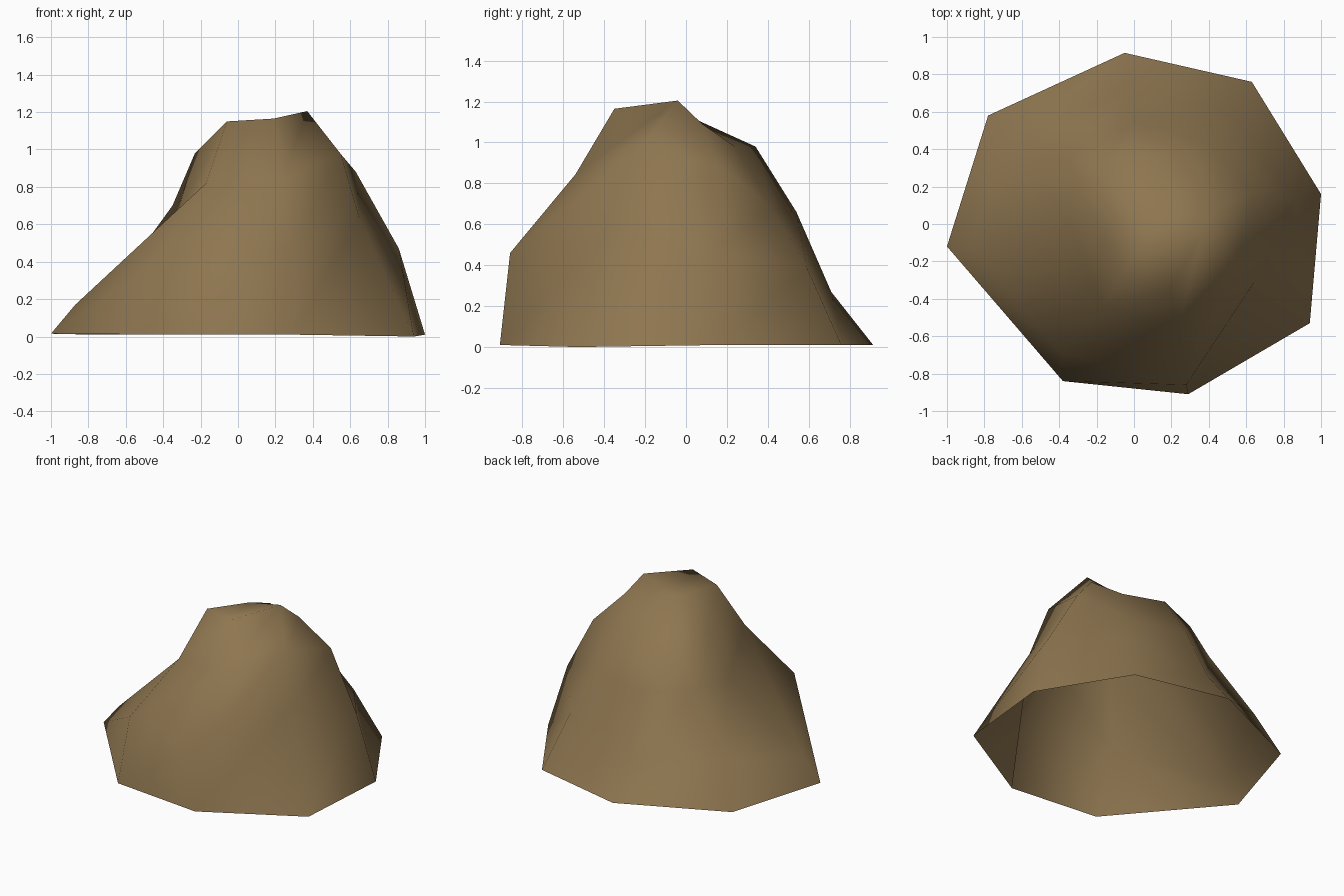
import bpy, bmesh

if "Cube" in bpy.data.objects:
    bpy.data.objects.remove(bpy.data.objects["Cube"])

# Rock outline rings, bottom to top, eight corners each, counter-clockwise from the front
RINGS = [
    [(.29, -.91, .01), (.94, -.53, 0), (1, .16, .01), (.63, .76, .01),
     (-.05, .915, .01), (-.78, .58, .01), (-1, -.12, .015), (-.38, -.84, .01)],
    [(.28, -.86, .46), (.65, -.3, .63), (.86, .14, .47), (.52, .59, .39),
     (-.04, .71, .27), (-.64, .48, .3), (-.87, -.12, .17), (-.39, -.69, .435)],
    [(.24, -.54, .845), (.55, -.225, .975), (.63, .17, .88), (.42, .42, .68),
     (0, .54, .66), (-.35, .35, .7), (-.33, -.02, .64), (-.17, -.44, .82)],
    [(.19, -.35, 1.165), (.37, -.04, 1.205), (.435, .08, 1.09), (.3, .24, .98),
     (.02, .34, .98), (-.2, .335, .88), (-.23, .05, .98), (-.06, -.27, 1.15)],
]
PEAK = (.09, .01, 1.13)

bm = bmesh.new()
rings = [[bm.verts.new(p) for p in ring] for ring in RINGS]
peak = bm.verts.new(PEAK)

# Sides: each cell split along the same diagonal, open underneath
for low, high in zip(rings, rings[1:]):
    for i in range(8):
        j = (i + 1) % 8
        bm.faces.new((low[i], low[j], high[j]))
        bm.faces.new((low[i], high[j], high[i]))

# Crown: fan around the middle point
for i in range(8):
    bm.faces.new((rings[-1][i], rings[-1][(i + 1) % 8], peak))

for face in bm.faces:
    face.smooth = True

mesh = bpy.data.meshes.new("rock")
bm.to_mesh(mesh)
bm.free()

# Single brown stone colour
stone = bpy.data.materials.new("brown_stone")
stone.diffuse_color = (.27, .18, .08, 1)
stone.use_nodes = True
stone.node_tree.nodes["Principled BSDF"].inputs["Base Color"].default_value = stone.diffuse_color
mesh.materials.append(stone)
rock = bpy.data.objects.new("rock", mesh)
bpy.context.collection.objects.link(rock)
